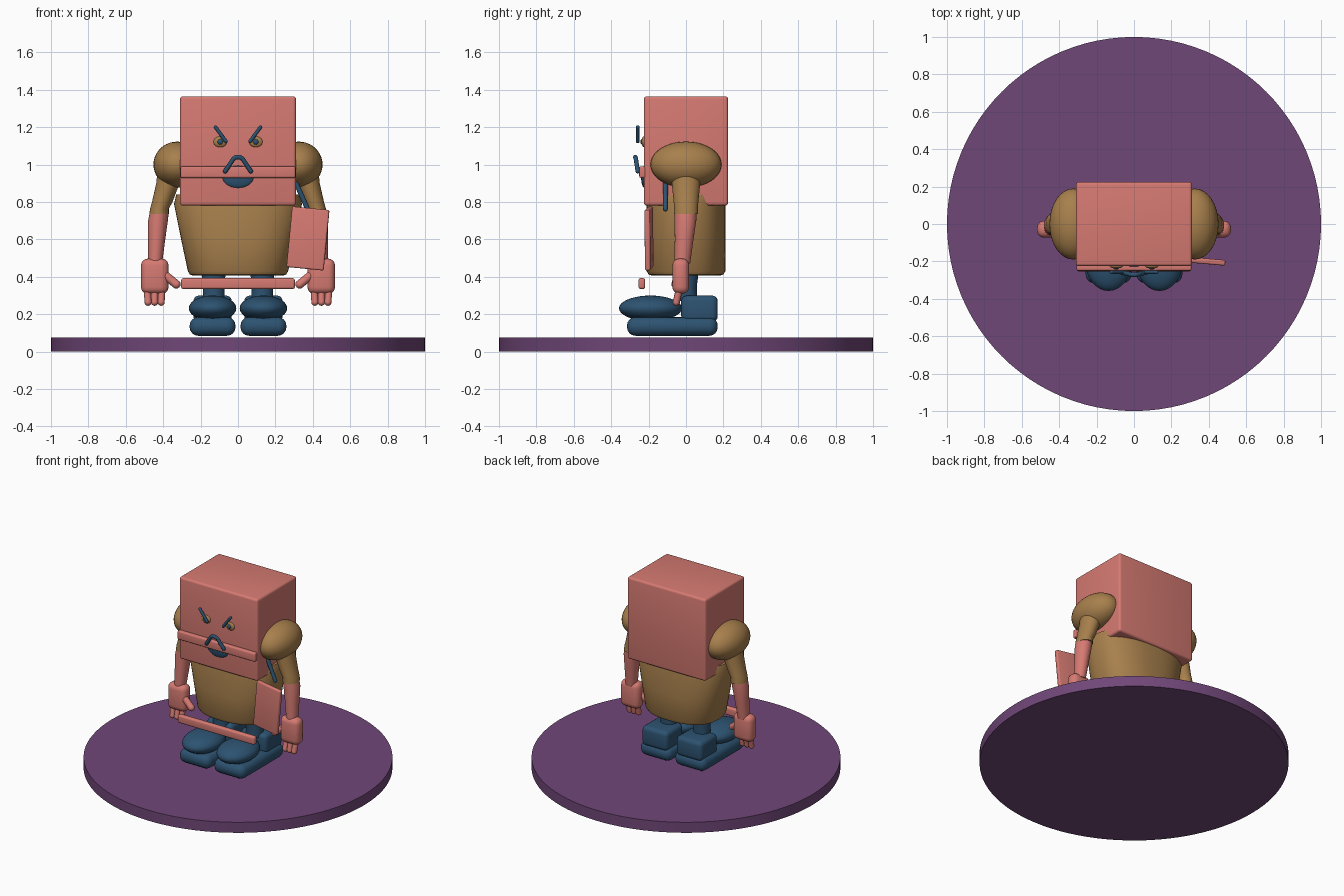
import bpy, bmesh, math
from mathutils import Matrix, Vector, Euler

if "Cube" in bpy.data.objects:
    bpy.data.objects.remove(bpy.data.objects["Cube"])


def colour(name, rgb):
    m = bpy.data.materials.new(name)
    m.diffuse_color = (*rgb, 1)
    m.use_nodes = True
    m.node_tree.nodes["Principled BSDF"].inputs["Base Color"].default_value = m.diffuse_color
    return m


SALMON = colour("salmon", (0.67, 0.195, 0.168))
BROWN = colour("tan_brown", (0.39, 0.215, 0.073))
BLUE = colour("dark_blue", (0.026, 0.086, 0.165))
PURPLE = colour("purple", (0.162, 0.063, 0.188))


def finish(name, bm, mat, angle=35):
    bmesh.ops.recalc_face_normals(bm, faces=bm.faces[:])
    me = bpy.data.meshes.new(name)
    bm.to_mesh(me)
    bm.free()
    me.materials.append(mat)
    me.shade_smooth()
    me.set_sharp_from_angle(angle=math.radians(angle))
    ob = bpy.data.objects.new(name, me)
    bpy.context.collection.objects.link(ob)
    return ob


def box(name, centre, size, bevel, mat, rot=(0, 0, 0)):
    bm = bmesh.new()
    bmesh.ops.create_cube(bm, size=1)
    bmesh.ops.scale(bm, vec=size, verts=bm.verts[:])
    bmesh.ops.bevel(bm, geom=bm.edges[:], offset=bevel, segments=4,
                    profile=0.5, affect='EDGES')
    m = Matrix.Translation(centre) @ Euler([math.radians(a) for a in rot]).to_matrix().to_4x4()
    bm.transform(m)
    return finish(name, bm, mat)


def ball(name, centre, radii, mat, rot_y=0):
    bm = bmesh.new()
    bmesh.ops.create_uvsphere(bm, u_segments=32, v_segments=20, radius=1)
    bm.transform(Matrix.Translation(centre) @ Matrix.Rotation(math.radians(rot_y), 4, 'Y')
                 @ Matrix.Diagonal((*radii, 1)))
    return finish(name, bm, mat)


def loft(name, rings, mat, power=2.0, n=40):
    """Skin horizontal superellipse rings given as (x, y, z, rx, ry)."""
    bm = bmesh.new()
    loops = []
    for x, y, z, rx, ry in rings:
        loop = []
        for i in range(n):
            c, s = math.cos(math.tau * i / n), math.sin(math.tau * i / n)
            px = math.copysign(abs(c) ** (2 / power), c)
            py = math.copysign(abs(s) ** (2 / power), s)
            loop.append(bm.verts.new((x + rx * px, y + ry * py, z)))
        loops.append(loop)
    for a, b in zip(loops, loops[1:]):
        for i in range(n):
            j = (i + 1) % n
            bm.faces.new((a[i], a[j], b[j], b[i]))
    bm.faces.new(loops[0])
    bm.faces.new(loops[-1])
    return finish(name, bm, mat)


def rod(name, points, radius, mat, n=12):
    """Round bar along a path, with domed ends and joints."""
    bm = bmesh.new()
    pts = [Vector(p) for p in points]
    for a, b in zip(pts, pts[1:]):
        d = b - a
        m = Matrix.Translation((a + b) / 2) @ d.to_track_quat('Z', 'Y').to_matrix().to_4x4()
        bmesh.ops.create_cone(bm, cap_ends=True, segments=n, radius1=radius,
                              radius2=radius, depth=d.length, matrix=m)
    for p in pts:
        bmesh.ops.create_uvsphere(bm, u_segments=n, v_segments=8, radius=radius,
                                  matrix=Matrix.Translation(p))
    return finish(name, bm, mat)


# Round base
loft("base_disc", [(0, 0, 0, 1, 1), (0, 0, 0.075, 1, 1)], PURPLE, n=96)

# Head with jaw strip
box("head", (0, 0, 1.073), (0.62, 0.45, 0.585), 0.016, SALMON)
box("lip_strip", (0, -0.232, 0.96), (0.614, 0.036, 0.062), 0.01, SALMON)

# Tapered torso
loft("torso", [(0, 0, 0.408, 0.245, 0.185), (0, 0, 0.413, 0.258, 0.2),
               (0, 0, 0.43, 0.268, 0.21), (0, 0, 0.6, 0.304, 0.211),
               (0, 0, 0.79, 0.342, 0.212), (0, 0, 0.84, 0.33, 0.2)],
     BROWN, power=2.4, n=64)

# Face
rod("frown", [(-0.068, -0.258, 0.965), (-0.025, -0.268, 1.03), (-0.01, -0.271, 1.04),
              (0.01, -0.271, 1.04), (0.025, -0.268, 1.03), (0.068, -0.258, 0.965)],
    0.012, BLUE)
ball("lower_lip", (0, -0.222, 0.935), (0.085, 0.018, 0.06), BLUE)

for s, side in ((-1, "left"), (1, "right")):
    ball(side + "_eye", (s * 0.095, -0.225, 1.122), (0.036, 0.013, 0.029), BROWN)
    ball(side + "_pupil", (s * 0.095, -0.234, 1.122), (0.015, 0.01, 0.015), BLUE)
    rod(side + "_brow", [(s * 0.065, -0.258, 1.125), (s * 0.12, -0.258, 1.2)], 0.01, BLUE)

    # Arm
    ball(side + "_shoulder", (s * 0.325, 0, 1.0), (0.127, 0.19, 0.123), BROWN)
    loft(side + "_upper_arm", [(s * 0.36, 0, 0.97, 0.07, 0.08), (s * 0.375, 0, 0.9, 0.062, 0.076),
                               (s * 0.405, 0, 0.8, 0.055, 0.066),
                               (s * 0.42, 0, 0.765, 0.05, 0.063),
                               (s * 0.422, 0, 0.735, 0.052, 0.064)], BROWN)
    loft(side + "_forearm", [(s * 0.42, -0.002, 0.75, 0.05, 0.058),
                             (s * 0.428, -0.003, 0.7, 0.053, 0.058),
                             (s * 0.435, -0.01, 0.6, 0.046, 0.05),
                             (s * 0.443, -0.02, 0.47, 0.037, 0.042)], SALMON)

    # Hand
    box(side + "_palm", (s * 0.445, -0.028, 0.403), (0.148, 0.09, 0.19), 0.038, SALMON)
    for k in (-1, 0, 1):
        rod(f"{side}_finger_{k + 2}", [(s * (0.446 + k * 0.04), -0.035, 0.34),
                                       (s * (0.446 + k * 0.035), -0.052, 0.264)], 0.019, SALMON)
    rod(side + "_thumb", [(s * 0.385, -0.045, 0.405), (s * 0.33, -0.055, 0.36)], 0.023, SALMON)

    # Leg and boot
    loft(side + "_leg", [(s * 0.13, 0.005, 0.27, 0.058, 0.055), (s * 0.13, 0.005, 0.35, 0.058, 0.053),
                         (s * 0.13, 0.005, 0.44, 0.065, 0.065)], BLUE)
    box(side + "_sole", (s * 0.136, -0.073, 0.135), (0.245, 0.485, 0.1), 0.045, BLUE)
    box(side + "_heel", (s * 0.136, 0.072, 0.23), (0.205, 0.195, 0.14), 0.03, BLUE)
    ball(side + "_toe", (s * 0.136, -0.19, 0.232), (0.127, 0.168, 0.068), BLUE)

# Front bar at hand height
box("front_bar", (0, -0.236, 0.364), (0.608, 0.036, 0.058), 0.012, SALMON)

# Hanging side plate and its strap
box("side_plate", (0.374, -0.198, 0.605), (0.2, 0.03, 0.325), 0.009, SALMON, (0, 5.5, -5))
rod("plate_strap", [(0.28, -0.11, 0.97), (0.372, -0.11, 0.762)], 0.013, BLUE)
